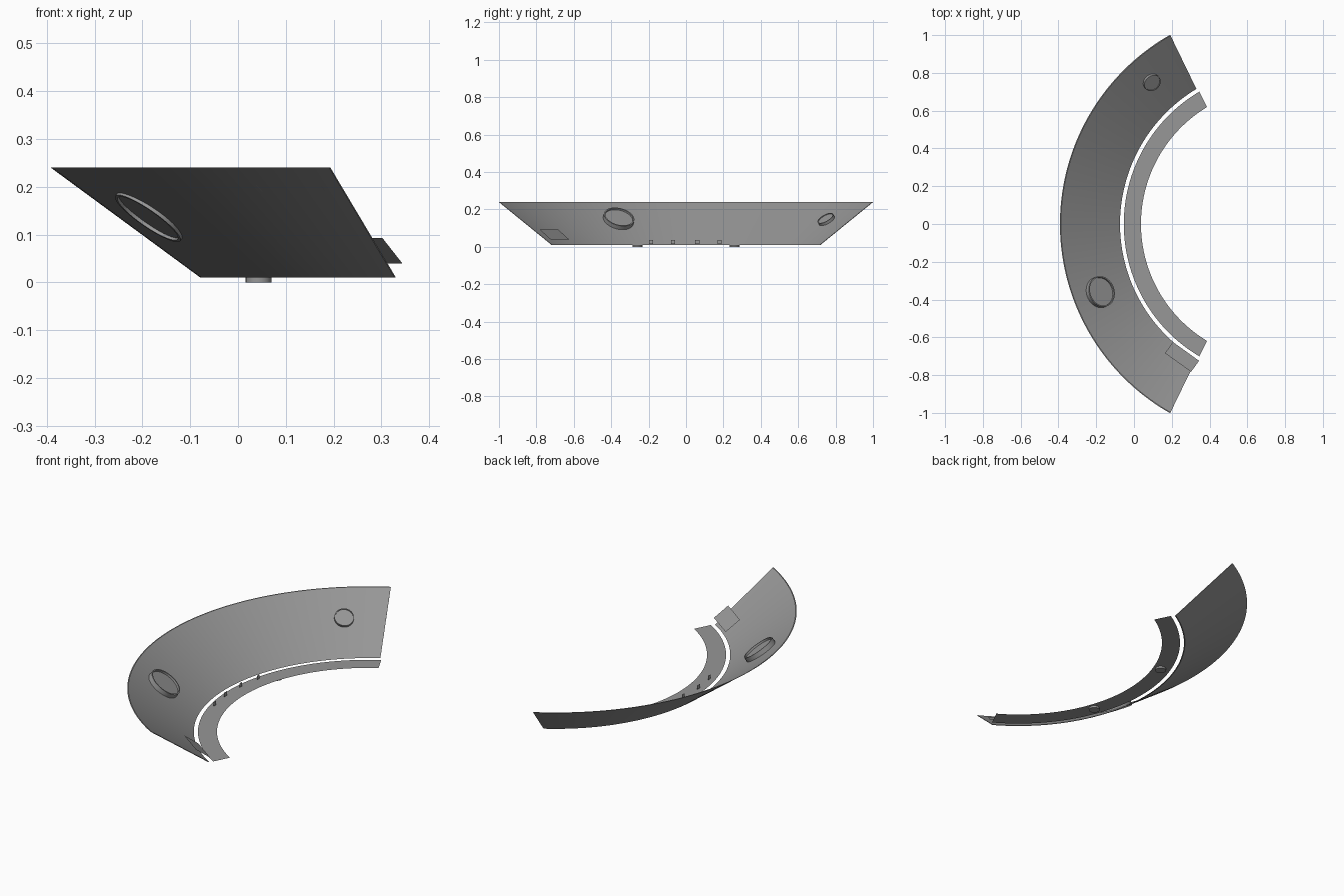
import bpy, bmesh, math
from mathutils import Vector, Matrix

if "Cube" in bpy.data.objects:
    bpy.data.objects.remove(bpy.data.objects["Cube"])

CX = 0.76                                  # centre of all arcs
SLOPE = math.atan2(0.23, 0.31)             # tilt of the bowl wall

# Dark grey for every part
GREY = bpy.data.materials.new("dark_grey")
GREY.diffuse_color = (0.31, 0.31, 0.31, 1)
GREY.use_nodes = True
GREY.node_tree.nodes["Principled BSDF"].inputs["Base Color"].default_value = GREY.diffuse_color


def on_wall(r):
    return 0.01 + 0.23 * (r - 0.84) / 0.31


def polar(r, deg, z):
    a = math.radians(deg)
    return Vector((CX - r * math.cos(a), r * math.sin(a), z))


def make(name, bm, smooth=False):
    bmesh.ops.remove_doubles(bm, verts=bm.verts, dist=1e-5)
    me = bpy.data.meshes.new(name)
    bm.to_mesh(me)
    bm.free()
    me.materials.append(GREY)
    ob = bpy.data.objects.new(name, me)
    bpy.context.collection.objects.link(ob)
    if smooth:
        bpy.ops.object.select_all(action='DESELECT')
        bpy.context.view_layer.objects.active = ob
        ob.select_set(True)
        bpy.ops.object.shade_smooth_by_angle(angle=math.radians(35))
    return ob


def sector(name, profile, n=72, closed=False):
    """Sweep (radius, z, half angle) points around the arc centre."""
    bm = bmesh.new()
    rows = [[bm.verts.new(polar(r, -h + 2 * h * i / n, z)) for r, z, h in profile]
            for i in range(n + 1)]
    m = len(profile)
    for a, b in zip(rows, rows[1:]):
        for j in range(m if closed else m - 1):
            k = (j + 1) % m
            bm.faces.new((a[j], a[k], b[k], b[j]))
    if closed:
        bm.faces.new(rows[0])
        bm.faces.new(rows[-1][::-1])
    bmesh.ops.recalc_face_normals(bm, faces=bm.faces)
    return make(name, bm, True)


def wall_frame(r, deg, lift=0.0):
    """Matrix with local x along the arc, y up the slope, z into the bowl."""
    a = math.radians(deg)
    out = Vector((-math.cos(a), math.sin(a), 0))
    up = out * math.cos(SLOPE) + Vector((0, 0, math.sin(SLOPE)))
    nrm = -out * math.sin(SLOPE) + Vector((0, 0, math.cos(SLOPE)))
    m = Matrix((up.cross(nrm), up, nrm)).transposed().to_4x4()
    m.translation = polar(r, deg, on_wall(r)) + nrm * lift
    return m


def panel(name, r, deg, w, h, lift):
    bm = bmesh.new()
    vs = [bm.verts.new((x * w / 2, y * h / 2, 0))
          for x, y in ((-1, -1), (1, -1), (1, 1), (-1, 1))]
    bm.faces.new(vs)
    bm.transform(wall_frame(r, deg, lift))
    make(name, bm)


def port(name, r, deg, rad, h, lift, n=40):
    """Round rim on the wall with a recessed disc."""
    bm = bmesh.new()
    prof = [(rad, -h), (rad, h), (rad * .92, h), (rad * .92, -h)]
    rows = [[bm.verts.new((p * math.cos(t), p * math.sin(t), z)) for p, z in prof]
            for t in (2 * math.pi * i / n for i in range(n))]
    for i in range(n):
        a, b = rows[i], rows[(i + 1) % n]
        for j in range(4):
            k = (j + 1) % 4
            bm.faces.new((a[j], b[j], b[k], a[k]))
    bmesh.ops.create_circle(bm, cap_ends=True, segments=n, radius=rad * .92,
                            matrix=Matrix.Translation((0, 0, h * .4)))
    bm.transform(wall_frame(r, deg, lift))
    bmesh.ops.recalc_face_normals(bm, faces=bm.faces)
    make(name, bm, True)


# Sloping curved wall
sector("bowl_wall", [(0.834, 0.010, 59.0), (0.839, 0.010, 59.0),
                     (1.152, 0.240, 60.4), (1.147, 0.240, 60.4)], closed=True)

# Flat walkway inside the wall
sector("inner_walkway", [(0.723, 0.010, 58.9), (0.814, 0.010, 59.4)])

# Round ports in the wall
port("large_port", 1.013, -21, 0.083, 0.017, 0.011)
port("small_port", 1.010, 48.4, 0.047, 0.008, 0.014)

# Thin panels lying along the wall
panel("end_panel", 0.884, -54.3, 0.17, 0.09, 0.029)
panel("upper_panel", 1.115, -53.5, 0.17, 0.085, 0.001)
panel("lower_panel", 0.91, 14.5, 0.15, 0.09, 0.002)

# Feet under the walkway
for i, s in enumerate((-1, 1)):
    bm = bmesh.new()
    bmesh.ops.create_cone(bm, cap_ends=True, segments=24, radius1=0.027, radius2=0.027,
                          depth=0.0098, matrix=Matrix.Translation((0.043, s * 0.26, 0.0049)))
    make("foot_%d" % i, bm, True)

# Small upright markers on the walkway
for i, deg in enumerate((-13.7, -5, 4.4, 13.2)):
    bm = bmesh.new()
    p = polar(0.788, deg, 0.025)
    vs = [bm.verts.new(p + Vector((0, y * 0.011, z * 0.011)))
          for y, z in ((-1, -1), (1, -1), (1, 1), (-1, 1))]
    bm.faces.new(vs)
    make("marker_%d" % i, bm)
